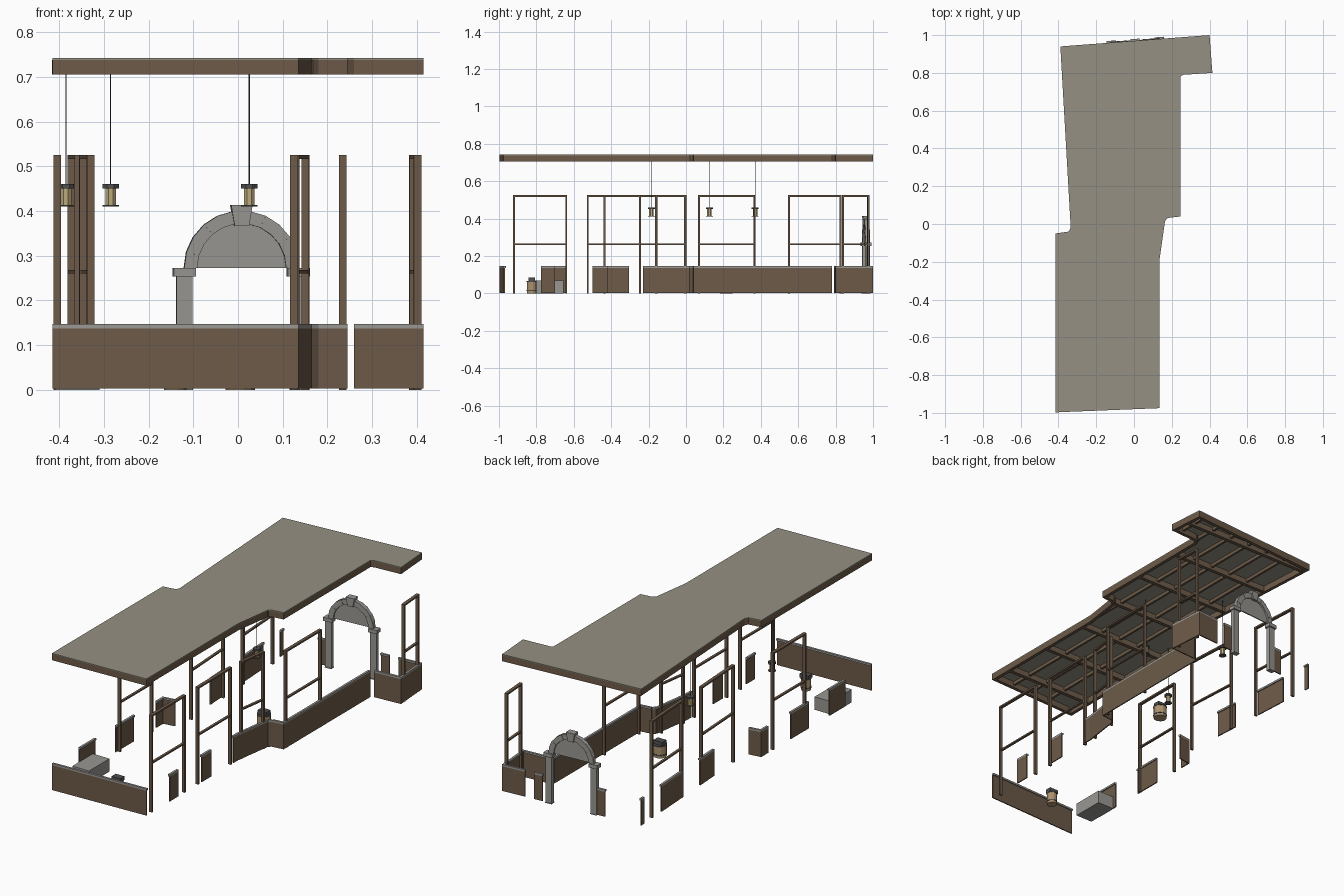
import bpy, bmesh, math

if "Cube" in bpy.data.objects:
    bpy.data.objects.remove(bpy.data.objects["Cube"])

def material(name, c):
    m = bpy.data.materials.new(name)
    m.diffuse_color = (*c, 1)
    m.use_nodes = True
    m.node_tree.nodes["Principled BSDF"].inputs["Base Color"].default_value = m.diffuse_color
    return m

WOOD = material("brown_wood", (0.155, 0.105, 0.068))
STONE = material("grey_stone", (0.32, 0.31, 0.29))
CAP = material("ledge_grey", (0.33, 0.32, 0.30))
PLASTER = material("ceiling_plaster", (0.30, 0.28, 0.225))
DARK = material("dark_metal", (0.08, 0.08, 0.08))
TAN = material("tan_wood", (0.42, 0.29, 0.16))
GLASS = material("warm_glass", (0.50, 0.40, 0.20))

# Plan of the room, counter-clockwise, so the left of each edge is indoors
PLAN = [(-.415, -.997), (.135, -.975), (.135, -.19), (.165, .02), (.18, .032), (.245, .04),
        (.245, .78), (.26, .79), (.415, .80), (.40, 1.0), (-.39, .94), (-.335, -.02),
        (-.345, -.04), (-.415, -.05)]
EDGES = list(zip(PLAN, PLAN[1:] + PLAN[:1]))

def prism(name, pts, lo, hi, mat, axis="z"):
    """Extrude a 2D outline along z (xy outline) or y (xz outline)."""
    bm = bmesh.new()
    put = (lambda p, h: (p[0], p[1], h)) if axis == "z" else (lambda p, h: (p[0], h, p[1]))
    a = [bm.verts.new(put(p, lo)) for p in pts]
    b = [bm.verts.new(put(p, hi)) for p in pts]
    n = len(pts)
    bm.faces.new(a)
    bm.faces.new(b)
    for i in range(n):
        bm.faces.new((a[i], a[(i + 1) % n], b[(i + 1) % n], b[i]))
    bmesh.ops.recalc_face_normals(bm, faces=bm.faces)
    me = bpy.data.meshes.new(name)
    bm.to_mesh(me)
    bm.free()
    me.materials.append(mat)
    ob = bpy.data.objects.new(name, me)
    bpy.context.collection.objects.link(ob)
    return ob

def strip(name, p, q, z0, z1, d0, d1, mat):
    """Box along p-q, from d0 to d1 to the left of the line."""
    L = math.dist(p, q)
    nx, ny = -(q[1] - p[1]) / L, (q[0] - p[0]) / L
    pts = [(e[0] + nx * d, e[1] + ny * d) for e, d in ((p, d0), (q, d0), (q, d1), (p, d1))]
    return prism(name, pts, z0, z1, mat)

def box(name, x0, x1, y0, y1, z0, z1, mat):
    return prism(name, [(x0, y0), (x1, y0), (x1, y1), (x0, y1)], z0, z1, mat)

def disc(name, x, y, r, z0, z1, mat, n=8):
    pts = [(x + r * math.cos(2 * math.pi * (i + .5) / n), y + r * math.sin(2 * math.pi * (i + .5) / n))
           for i in range(n)]
    return prism(name, pts, z0, z1, mat)

def crossings(axis, c):
    o = 1 - axis
    return sorted(a[o] + (b[o] - a[o]) * (c - a[axis]) / (b[axis] - a[axis])
                  for a, b in EDGES if (a[axis] > c) != (b[axis] > c))

def right(y):
    return (crossings(1, y)[-1], y)

def left(y):
    return (crossings(1, y)[0], y)

def back(x):
    return (x, .94 + (x + .39) * .06 / .79)

# Ceiling slab, edge beams, cross beams and joists
prism("ceiling_slab", PLAN, .738, .742, PLASTER)
for a, b in EDGES:
    strip("edge_beam", a, b, .705, .738, 0, .018, WOOD)
for i in range(7):
    y = -.85 + i * .292
    xs = crossings(1, y)
    box("cross_beam", xs[0] + .005, xs[-1] - .005, y - .01, y + .01, .707, .738, WOOD)
for i in range(6):
    x = -.24 + i * .118
    ys = crossings(0, x)
    for y0, y1 in zip(ys[::2], ys[1::2]):
        box("joist", x - .006, x + .006, y0 + .001, y1 - .001, .72, .738, WOOD)

# Wainscot panels with a ledge on top
runs = [PLAN[0:2], [right(-.23)] + PLAN[2:7], PLAN[7:10],
        [PLAN[12], PLAN[13], left(-.11)]]
runs += [[right(a), right(b)] for a, b in ((-.775, -.70), (-.50, -.42))]
runs += [[left(b), left(a)] for a, b in ((-.77, -.635), (-.46, -.305), (.26, .39),
                                         (.56, .75), (.91, .938))]
runs += [[back(b), back(a)] for a, b in ((.27, .398), (.17, .22), (-.185, -.14))]
for run in runs:
    for p, q in zip(run, run[1:]):
        strip("wainscot_panel", p, q, .003, .137, 0, .006, WOOD)
        strip("wainscot_ledge", p, q, .137, .147, 0, .012, CAP)

# Tall open frames: two posts, middle rail and head rail
def frame(p, q):
    L = math.dist(p, q)
    t = .010 / L
    mix = lambda k: (p[0] + (q[0] - p[0]) * k, p[1] + (q[1] - p[1]) * k)
    strip("frame_post", p, mix(t), 0, .525, .002, .019, WOOD)
    strip("frame_post", mix(1 - t), q, 0, .525, .002, .019, WOOD)
    strip("frame_head_rail", mix(t), mix(1 - t), .516, .525, .002, .019, WOOD)
    strip("frame_middle_rail", mix(t), mix(1 - t), .260, .268, .004, .017, WOOD)

for a, b in ((-.925, -.635), (-.53, -.24), (-.165, 0), (.065, .37), (.835, .98)):
    frame(right(a), right(b))
for a, b in ((-.44, -.155), (.065, .37), (.545, .83)):
    frame(left(b), left(a))

# Stone archway on the back wall
arch = []
SPRING, RI, RO = .272, .100, .129
def polar(r, k):
    a = math.pi * k
    return (r * math.cos(a), SPRING + r * math.sin(a))
N = 11
for i in range(N):
    k0, k1 = i / N, (i + 1) / N
    dep = .011 + .002 * (i % 2)
    arch.append(prism("arch_block", [polar(RI, k0), polar(RO, k0), polar(RO, k1), polar(RI, k1)],
                      -dep, dep, STONE, "y"))
arch.append(prism("arch_infill", [polar(RI, i / 16) for i in range(17)], -.003, .003, STONE, "y"))
arch.append(prism("keystone", [(-.016, .366), (.016, .366), (.024, .413), (-.024, .413)],
                  -.018, .018, STONE, "y"))
for s in (-1, 1):
    x = s * .128
    arch.append(box("arch_pier", x - .018, x + .018, -.011, .011, .002, .254, STONE))
    arch.append(box("arch_capital", x - .025, x + .025, -.018, .018, .253, .273, STONE))
    arch.append(box("arch_foot", x - .019, x + .019, -.013, .013, 0, .004, STONE))
for ob in arch:
    ob.location = (.0075, .962, 0)
    ob.rotation_euler.z = math.atan2(.06, .79)

# Hanging lanterns
for x, y in ((-.385, -.185), (.025, .125), (-.285, .37)):
    disc("lantern_cord", x, y, .0015, .46, .738, DARK, 6)
    disc("lantern_cap", x, y, .020, .450, .460, DARK)
    disc("lantern_glass", x, y, .013, .413, .450, GLASS)
    disc("lantern_base", x, y, .020, .410, .413, DARK)

# Barrels with a dark box on top
for x, y, r in ((-.14, -.825, .026), (.005, .215, .034)):
    disc("barrel_body", x, y, r, 0, .062, TAN, 12)
    disc("barrel_hoop", x, y, r * 1.06, .012, .018, DARK, 12)
    disc("barrel_lid", x, y, r * 1.06, .060, .065, DARK, 12)
    box("barrel_top_box", x - .026, x + .026, y - .018, y + .018, .065, .085, DARK)

# Grey bench by the left wall
box("bench", -.41, -.31, -.83, -.655, 0, .07, STONE)
